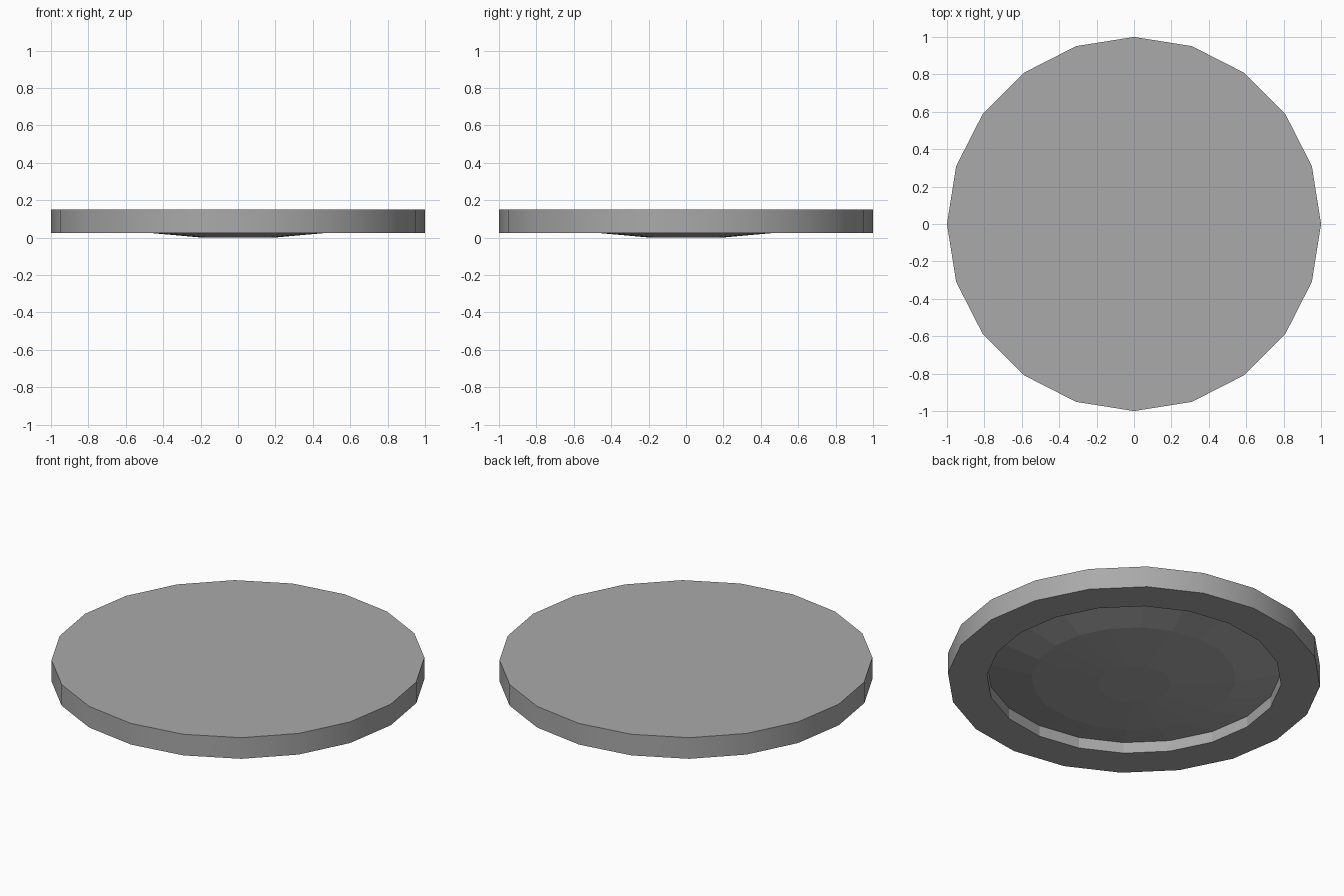
import bpy, bmesh, math

if "Cube" in bpy.data.objects:
    bpy.data.objects.remove(bpy.data.objects["Cube"])

SIDES = 20

grey = bpy.data.materials.new("mid grey")
grey.diffuse_color = (0.4, 0.4, 0.4, 1)
grey.use_nodes = True
grey.node_tree.nodes["Principled BSDF"].inputs["Base Color"].default_value = grey.diffuse_color


def lathe(name, profile, cap_first, cap_last, smooth_bands=()):
    """Spin (radius, height) points round z; optionally cap either end."""
    bm = bmesh.new()
    rings = [[bm.verts.new((r * math.cos(2 * math.pi * i / SIDES),
                            r * math.sin(2 * math.pi * i / SIDES), z))
              for i in range(SIDES)] for r, z in profile]
    for k, (a, b) in enumerate(zip(rings, rings[1:])):
        for i in range(SIDES):
            j = (i + 1) % SIDES
            face = bm.faces.new((a[i], a[j], b[j], b[i]))
            face.smooth = k in smooth_bands
    if cap_first:
        bm.faces.new(rings[0])
    if cap_last:
        bm.faces.new(rings[-1])
    bmesh.ops.recalc_face_normals(bm, faces=bm.faces)
    # keep the rims crisp between smooth and flat bands
    for e in bm.edges:
        if e.is_boundary or e.calc_face_angle(0) > math.radians(30):
            e.smooth = False
    mesh = bpy.data.meshes.new(name)
    bm.to_mesh(mesh)
    bm.free()
    mesh.materials.append(grey)
    obj = bpy.data.objects.new(name, mesh)
    bpy.context.collection.objects.link(obj)
    return obj


# One closed solid: bulging underside, recess wall, flat rim, outer wall, flat top
lathe("recessed_disc",
      [(0.196, 0.0), (0.55, 0.032), (0.79, 0.09),   # shallow dome underneath
       (0.79, 0.025), (1.0, 0.025),                 # recess wall and bottom rim
       (1.0, 0.15)],                                # outer wall
      cap_first=True, cap_last=True, smooth_bands=(4,))
